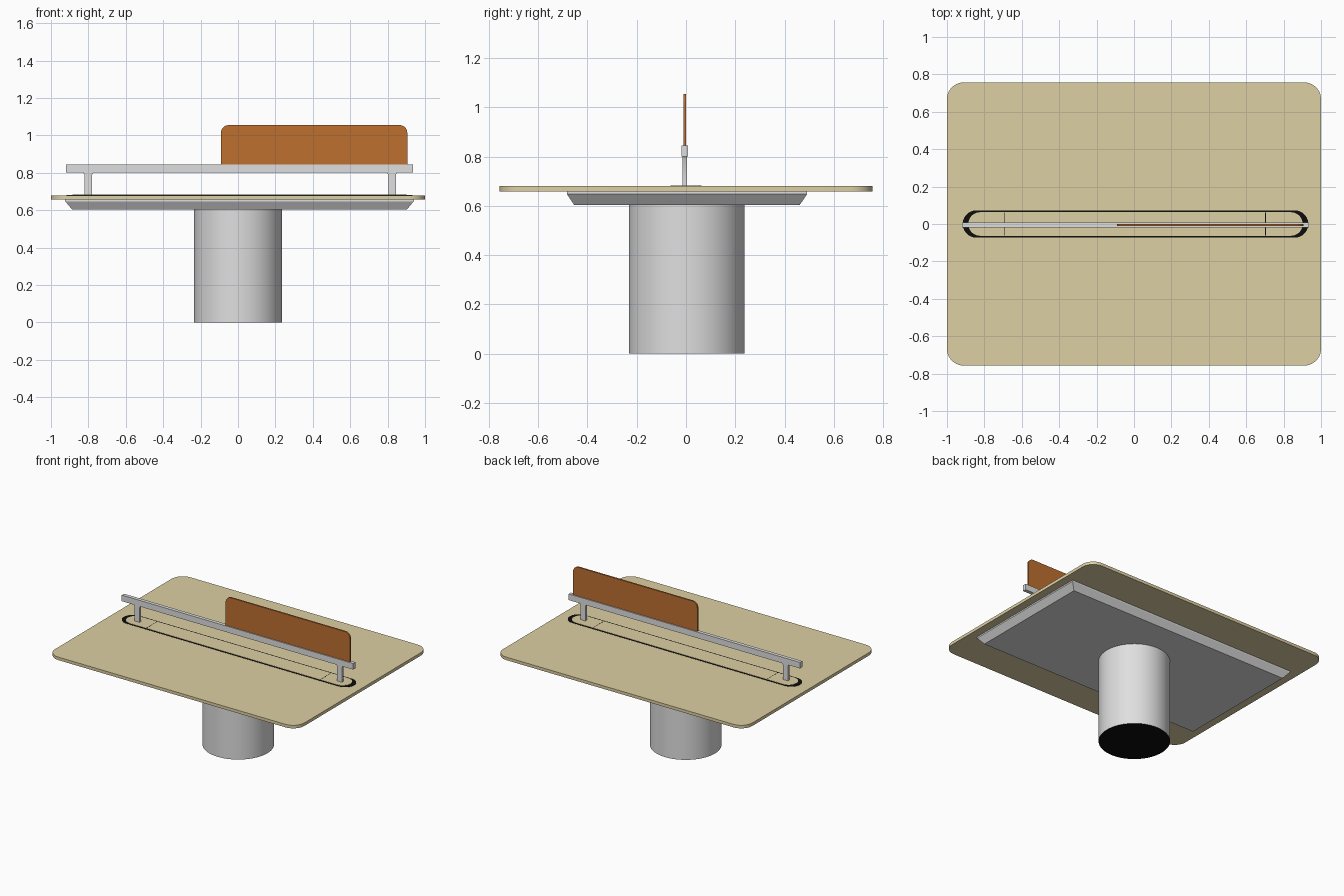
import bpy, bmesh, math
from mathutils import Matrix, Vector

cube = bpy.data.objects.get("Cube")
if cube:
    bpy.data.objects.remove(cube, do_unlink=True)


def material(name, rgb):
    mat = bpy.data.materials.new(name)
    mat.use_nodes = True
    mat.diffuse_color = (*rgb, 1)
    mat.node_tree.nodes["Principled BSDF"].inputs["Base Color"].default_value = (*rgb, 1)
    return mat


BEIGE = material("beige laminate", (0.73, 0.63, 0.37))
GREY = material("light grey metal", (0.74, 0.74, 0.74))
ORANGE = material("orange panel", (0.52, 0.16, 0.03))
BLACK = material("black", (0.004, 0.004, 0.004))


def finish(bm, name, *mats):
    bmesh.ops.recalc_face_normals(bm, faces=bm.faces)
    mesh = bpy.data.meshes.new(name)
    bm.to_mesh(mesh)
    bm.free()
    obj = bpy.data.objects.new(name, mesh)
    bpy.context.collection.objects.link(obj)
    for m in mats:
        mesh.materials.append(m)
    return obj


def smooth(obj):
    bpy.ops.object.select_all(action='DESELECT')
    obj.select_set(True)
    bpy.context.view_layer.objects.active = obj
    bpy.ops.object.shade_smooth_by_angle(angle=math.radians(35))


def outline(hx, hy, radii, steps=10):
    """Rounded rectangle; radii run from +x+y counter-clockwise."""
    pts = []
    for i, (sx, sy) in enumerate([(1, 1), (-1, 1), (-1, -1), (1, -1)]):
        r = radii[i]
        if r == 0:
            pts.append((sx * hx, sy * hy))
            continue
        for k in range(steps + 1):
            a = math.pi / 2 * (i + k / steps)
            pts.append((sx * (hx - r) + r * math.cos(a), sy * (hy - r) + r * math.sin(a)))
    return pts


def slab(name, pts, depth, mat, matrix):
    """Extrude an outline along its local z."""
    bm = bmesh.new()
    face = bm.faces.new([bm.verts.new((x, y, 0)) for x, y in pts])
    ext = bmesh.ops.extrude_face_region(bm, geom=[face])
    bmesh.ops.translate(bm, vec=(0, 0, depth),
                        verts=[v for v in ext["geom"] if isinstance(v, bmesh.types.BMVert)])
    bm.transform(matrix)
    obj = finish(bm, name, mat)
    smooth(obj)
    return obj


def box(name, x, y, z, mat):
    bm = bmesh.new()
    bmesh.ops.create_cube(bm, size=1)
    lo, hi = Vector((x[0], y[0], z[0])), Vector((x[1], y[1], z[1]))
    bm.transform(Matrix.Translation((lo + hi) / 2) @ Matrix.Diagonal((*(hi - lo), 1)))
    return finish(bm, name, mat)


TOP = 0.68
RAIL_Y = -0.005

# Table top
slab("table_top", outline(1.0, 0.757, [0.09] * 4), 0.022, BEIGE,
     Matrix.Translation((0, 0, TOP - 0.022)))

# Tapered tray under the top
bm = bmesh.new()
rings = []
for hx, hy, z in [(0.895, 0.458, 0.604), (0.932, 0.488, 0.648), (0.932, 0.488, 0.658)]:
    rings.append([bm.verts.new((0.008 + sx * hx, 0.004 + sy * hy, z))
                  for sx, sy in [(1, 1), (-1, 1), (-1, -1), (1, -1)]])
for low, high in zip(rings, rings[1:]):
    for i in range(4):
        j = (i + 1) % 4
        bm.faces.new((low[i], low[j], high[j], high[i]))
bm.faces.new(rings[0])
bm.faces.new(rings[-1])
finish(bm, "under_tray", GREY)

# Column with a black underside
bm = bmesh.new()
bmesh.ops.create_cone(bm, cap_ends=True, segments=64, radius1=0.235, radius2=0.235, depth=0.606,
                      matrix=Matrix.Translation((0, 0.003, 0.303)))
for f in bm.faces:
    f.material_index = 1 if f.calc_center_median().z < 0.01 else 0
smooth(finish(bm, "column", GREY, BLACK))

# Cable slot: dark oval gap around a flush lid
place = Matrix.Translation((0.008, 0, TOP - 0.003))
slab("slot_gap", outline(0.924, 0.073, [0.073] * 4), 0.0045, BLACK, place)
slab("slot_lid", outline(0.894, 0.063, [0.063] * 4), 0.006, BEIGE, place)
for side, x in (("right", -0.692), ("left", 0.703)):
    box("lid_seam_" + side, (x - 0.0015, x + 0.0015), (-0.062, 0.062),
        (TOP, TOP + 0.0035), BLACK)

# Posts with a small flare below the rail
for side, x in (("right", -0.80), ("left", 0.824)):
    pts = [(-0.02, TOP), (0.02, TOP), (0.02, 0.79), (0.029, 0.803), (-0.029, 0.803), (-0.02, 0.79)]
    turn = Matrix.Translation((x, RAIL_Y + 0.009, 0)) @ Matrix.Rotation(math.pi / 2, 4, 'X')
    slab("post_" + side, pts, 0.018, GREY, turn)

# Rail
box("rail", (-0.92, 0.936), (RAIL_Y - 0.013, RAIL_Y + 0.013), (0.801, 0.845), GREY)

# Upright screen with rounded upper corners
turn = Matrix.Translation((0.407, RAIL_Y + 0.006, 0.944)) @ Matrix.Rotation(math.pi / 2, 4, 'X')
slab("screen_panel", outline(0.498, 0.111, [0.04, 0.04, 0, 0]), 0.012, ORANGE, turn)
